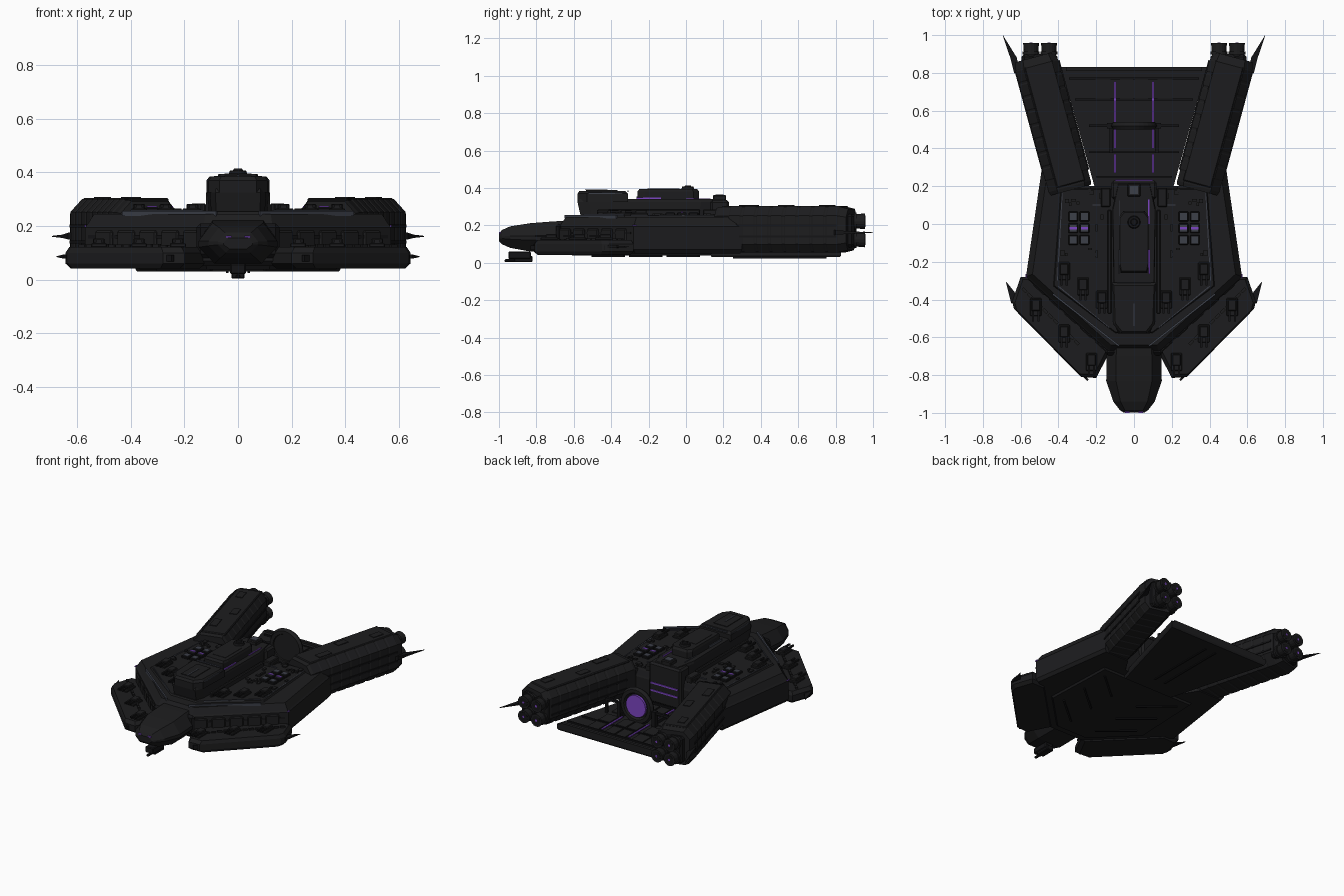
import bpy, bmesh, math, random
from mathutils import Vector, Matrix

if "Cube" in bpy.data.objects:
    bpy.data.objects.remove(bpy.data.objects["Cube"])
random.seed(4)

def material(name, rgb):
    m = bpy.data.materials.new(name)
    m.diffuse_color = (*rgb, 1)
    m.use_nodes = True
    m.node_tree.nodes["Principled BSDF"].inputs["Base Color"].default_value = m.diffuse_color
    return m
HULL = material("hull black", (0.012, 0.012, 0.013))
DARK = material("deep black", (0.007, 0.007, 0.008))
TRIM = material("blue grey trim", (0.045, 0.05, 0.066))
GLOW = material("purple glow", (0.2, 0.06, 0.54))

def finish(name, bm, mat, mirror=False, bevel=0):
    bmesh.ops.recalc_face_normals(bm, faces=bm.faces)
    me = bpy.data.meshes.new(name)
    bm.to_mesh(me); bm.free()
    ob = bpy.data.objects.new(name, me)
    bpy.context.collection.objects.link(ob)
    me.materials.append(mat)
    if bevel:
        b = ob.modifiers.new("bevel", 'BEVEL')
        b.width, b.segments = bevel, 1
    if mirror:
        ob.modifiers.new("mirror", 'MIRROR')
    return ob

def add_loft(bm, rings):
    vs = [[bm.verts.new(p) for p in r] for r in rings]
    n = len(vs[0])
    for a, b in zip(vs, vs[1:]):
        for i in range(n):
            bm.faces.new((a[i], a[(i+1) % n], b[(i+1) % n], b[i]))
    bm.faces.new(vs[0][::-1]); bm.faces.new(vs[-1])

def loft(name, rings, mat, **kw):
    bm = bmesh.new(); add_loft(bm, rings)
    return finish(name, bm, mat, **kw)

def plate(name, half, levels, mat, centre=None, **kw):
    """Outline stacked through (z, scale) levels; without a centre it is mirrored into one closed outline."""
    if centre is None:
        pts = half + [(-x, y) for x, y in reversed(half)]
        centre = (0, sum(p[1] for p in pts) / len(pts))
    else:
        pts = half
    cx, cy = centre
    return loft(name, [[(cx+(x-cx)*s, cy+(y-cy)*s, z) for x, y in pts] for z, s in levels], mat, **kw)

def boxes(name, items, mat, **kw):
    """items: (centre, size, z rotation)"""
    bm = bmesh.new()
    for c, s, *r in items:
        m = Matrix.Translation(c) @ Matrix.Rotation(r[0] if r else 0, 4, 'Z') @ Matrix.Diagonal((*s, 1))
        bmesh.ops.create_cube(bm, size=1, matrix=m)
    return finish(name, bm, mat, **kw)

def cylinders(name, items, mat, seg=16, **kw):
    """items: (centre, radius1, radius2, depth, axis)"""
    bm = bmesh.new()
    for c, r1, r2, d, axis in items:
        rot = Matrix.Rotation(-math.pi/2, 4, 'X') if axis == 'Y' else Matrix()
        bmesh.ops.create_cone(bm, cap_ends=True, segments=seg, radius1=r1, radius2=r2, depth=d,
                              matrix=Matrix.Translation(c) @ rot)
    return finish(name, bm, mat, **kw)

def beam(p, q, w, h):
    p, q = Vector(p), Vector(q)
    d = q - p
    return ((p+q)/2, (d.length, w, h), math.atan2(d.y, d.x))

# main hull and raised deck
plate("main_hull", [(.13, -.68), (.572, -.28), (.487, .3), (.3, .3), (.24, .2)],
      [(.05, .97), (.07, 1), (.195, 1), (.205, .985), (.245, .94)], HULL)
plate("upper_deck", [(.1, -.58), (.43, -.33), (.39, .19), (.2, .19)], [(.24, 1), (.254, .98)], HULL)
boxes("deck_edge_strips", [beam((.08, -.645, .247), (.43, -.37, .247), .01, .018),
      beam((.13, -.55, .256), (.4, -.33, .256), .005, .008), beam((.405, -.3, .252), (.38, .17, .252), .005, .008),
      beam((.14, .1, .256), (.22, .1, .256), .006, .008)], TRIM, mirror=True)
boxes("hull_side_bands", [beam((.562, -.27, .13), (.482, .28, .13), .01, .02),
      beam((.15, -.66, .16), (.555, -.29, .16), .015, .012)], DARK, mirror=True)
boxes("hull_front_panels", [((.17+.082*i, -.645+.075*i, .145), (.085, .02, .075), .738) for i in range(5)],
      HULL, mirror=True, bevel=.006)
boxes("side_lights", [((.571, -.275, .2), (.006, .02, .006))], GLOW, mirror=True)

# low forward flank arms
arm = [(.12, -.66), (.2, -.815), (.28, -.81), (.635, -.45), (.645, -.41), (.6, -.28), (.5, -.28)]
plate("flank_arm", arm, [(.042, .92), (.06, 1), (.1, 1), (.122, .94)], HULL, centre=(.4, -.52), mirror=True)
boxes("arm_side_slots", [((.27+.085*i, -.8+.086*i, .08), (.075, .012, .025), .79) for i in range(5)],
      DARK, mirror=True)
loft("arm_spike", [[(.6, -.4, .078), (.65, -.42, .078), (.65, -.42, .094), (.6, -.4, .094)],
     [(.677, -.305, .084), (.679, -.304, .084), (.679, -.304, .087), (.677, -.305, .087)]], DARK, mirror=True)

# gun turrets on arms and deck
turrets = [(.52, -.44, .12), (.37, -.58, .12), (.225, -.73, .12), (.37, -.25, .25), (.27, -.33, .25), (.17, -.4, .25)]
body, guns = [], []
for x, y, z in turrets:
    body += [((x, y, z+.008), (.06, .095, .016)), ((x, y+.01, z+.022), (.045, .06, .022))]
    guns += [((x+s*.014, y-.03, z+.024), (.011, .09, .011)) for s in (-1, 1)]
boxes("turret_bodies", body, HULL, mirror=True, bevel=.004)
boxes("turret_barrels", guns, DARK, mirror=True)

# nose
def nose_ring(y, w, lo, hi):
    prof = [(.6, 0), (1, .4), (1, .55), (.65, 1)]
    half = [(w*a, y, lo+(hi-lo)*b) for a, b in prof]
    return half + [(-x, y, z) for x, y, z in reversed(half)]
loft("nose", [nose_ring(-.6, .14, .06, .225), nose_ring(-.7, .145, .06, .222), nose_ring(-.83, .147, .06, .212),
     nose_ring(-.94, .11, .08, .195), nose_ring(-.985, .075, .1, .175), nose_ring(-.999, .055, .115, .155)], HULL)
boxes("nose_eyes", [((.036, -.994, .16), (.022, .012, .007))], GLOW, mirror=True)
boxes("chin_sensor", [((0, -.89, .04), (.06, .12, .04)), ((0, -.87, .02), (.05, .1, .034)),
      ((0, -.94, .012), (.018, .06, .016))], DARK, bevel=.005)
boxes("nose_collar", [((0, -.68, .145), (.31, .03, .13))], DARK, bevel=.03)

# central tower
plate("tower_base", [(.085, -.58), (.105, -.52), (.115, .08), (.085, .22)],
      [(.24, .95), (.325, 1), (.34, .97)], HULL)
plate("tower_front_block", [(.07, -.58), (.11, -.53), (.118, -.31)], [(.325, 1), (.37, 1), (.385, .9)], HULL)
plate("tower_middle_block", [(.07, -.26), (.078, -.22), (.078, .04), (.055, .07)],
      [(.33, 1), (.38, 1), (.394, .94)], HULL)
boxes("tower_roof_panels", [((0, -.45, .386), (.1, .17, .006)), ((0, -.12, .393), (.1, .17, .006))], HULL)
boxes("tower_trim", [((0, -.48, .39), (.007, .12, .004)), ((-.078, .06, .34), (.005, .13, .008)),
      ((-.08, -.2, .345), (.006, .13, .02)), ((0, -.31, .383), (.18, .006, .008)),
      ((.113, -.42, .372), (.005, .2, .006)), ((-.113, -.42, .372), (.005, .2, .006))], TRIM)
boxes("tower_lights", [((.079, .065, .341), (.008, .13, .008)), ((.08, -.2, .345), (.008, .13, .008))], GLOW)
cylinders("sensor_dome", [((0, .01, .4), .035, .03, .016, 'Z'), ((0, .01, .41), .02, .015, .008, 'Z')], DARK)
boxes("tower_aft_box", [((0, .18, .345), (.07, .07, .036))], HULL, bevel=.005)
boxes("tower_aft_hatch", [((0, .18, .364), (.042, .042, .004))], TRIM)
boxes("tower_rear_wall", [((0, .18, .2), (.24, .1, .27))], HULL, bevel=.012)
boxes("tower_side_walls", [((.13, -.2, .265), (.02, .55, .04)), ((.15, .14, .265), (.05, .1, .04))],
      HULL, mirror=True, bevel=.005)
boxes("rear_wall_lights", [((0, .232, z), (.2, .006, .011)) for z in (.15, .2)], GLOW)

# missile hatch grids
grid = [(x, y) for x in (.262, .322) for y in (.04, -.022, -.084)]
boxes("hatch_frames", [((x, y, .26), (.052, .052, .018)) for x, y in grid], DARK, mirror=True, bevel=.004)
boxes("hatch_lids", [((x, y, .269), (.036, .036, .005)) for x, y in grid], TRIM, mirror=True)
boxes("hatch_lights", [((x, -.022, .272), (.038, .012, .004)) for x in (.262, .322)], GLOW, mirror=True)

# engine pods, splayed outward
ANG = math.atan2(.262, .965)
def pod(t, w, z):
    return (.335+.262*t+.965*w, .2+.965*t-.262*w, z)
section = [(-.11, .12), (-.055, .058), (.085, .058), (.12, .1), (.12, .25), (.075, .298), (-.075, .298), (-.11, .25)]
def pod_ring(t, s):
    return [pod(t, w*s, .178+(z-.178)*s) for w, z in section]
loft("engine_pod", [pod_ring(-.02, .95), pod_ring(0, 1), pod_ring(.67, 1), pod_ring(.71, .92)], HULL, mirror=True)
bm = bmesh.new()
for i in range(8):
    t = .06+.077*i
    add_loft(bm, [pod_ring(t, 1), pod_ring(t+.006, 1.025), pod_ring(t+.062, 1.025), pod_ring(t+.068, 1)])
finish("pod_armour_ribs", bm, HULL, mirror=True)
boxes("pod_top_cover", [(pod(.34, -.005, .298), (.155, .66, .014), -ANG)], HULL, mirror=True, bevel=.005)
boxes("pod_top_plates", [(pod(t, w, .306), (.045, l, .006), -ANG) for t, w, l in
      [(.15, .03, .1), (.34, -.03, .08), (.58, .02, .08)]], HULL, mirror=True)
boxes("pod_side_rails", [(pod(.36, w, z), (.012, .6, .012), -ANG) for w in (-.112, .121) for z in (.14, .2)],
      DARK, mirror=True)
# engine nozzles
noz = [(x, z) for x in (.45, .545) for z in (.125, .222)]
boxes("engine_mounts", [((.5, .875, .172), (.19, .05, .18))], DARK, mirror=True, bevel=.015)
cylinders("nozzles", [((x, .92, z), .036, .042, .075, 'Y') for x, z in noz], HULL, mirror=True)
cylinders("nozzle_rims", [((x, .905, z), .046, .046, .015, 'Y') for x, z in noz], HULL, mirror=True)
cylinders("nozzle_throats", [((x, .957, z), .03, .03, .004, 'Y') for x, z in noz], DARK, mirror=True)
cylinders("nozzle_glow", [((x, .959, z), .008, .008, .003, 'Y') for x, z in noz], GLOW, mirror=True, seg=8)
loft("pod_spike", [[(.605, .78, .15), (.635, .8, .15), (.635, .8, .175), (.605, .78, .175)],
     [(.62, .88, .155), (.655, .88, .155), (.655, .88, .168), (.62, .88, .168)],
     [(.693, .998, .16), (.696, 1, .16), (.696, 1, .163), (.693, .998, .163)]], DARK, mirror=True)

# rear landing deck between the pods
plate("landing_deck", [(.19, .13), (.385, .83)], [(.03, .98), (.042, 1), (.072, 1)], HULL)
boxes("deck_crossbars", [((0, y, .076), (2*(.17+.27*(y-.13)), .01, .012)) for y in (.25, .38, .66, .77)], DARK)
boxes("deck_rim", [((0, .82, .077), (.72, .02, .014))], HULL)
boxes("deck_pads", [((.165, y, .074), (.08, .1, .008)) for y in (.32, .45, .59, .715)] +
      [((.04, y, .074), (.07, .1, .008)) for y in (.32, .59, .715)], HULL, mirror=True)
boxes("runway_lights", [((.1, y, .083), (.011, l, .007)) for y, l in ((.645, .22), (.32, .1), (.45, .1))],
      GLOW, mirror=True)

# portal ring standing on the deck
bpy.ops.mesh.primitive_torus_add(major_radius=.1, minor_radius=.022, major_segments=28, minor_segments=6,
                                 location=(0, .52, .18), rotation=(math.pi/2, 0, 0))
ring = bpy.context.object
ring.name = "portal_ring"
ring.data.materials.append(HULL)
cylinders("portal_back", [((0, .515, .18), .095, .095, .016, 'Y')], HULL, seg=28)
cylinders("portal_glow", [((0, .53, .18), .073, .073, .016, 'Y')], GLOW, seg=28)
boxes("portal_supports", [((.13, .52, .12), (.025, .03, .11)), ((.12, .45, .085), (.02, .15, .025)),
      ((.18, .52, .165), (.1, .015, .015)), ((.23, .52, .12), (.015, .015, .1))], DARK, mirror=True)

# underside keel plates and diagonal ribs
plate("belly_plate", [(.12, -.62), (.38, -.36), (.36, .14), (.2, .14)], [(.038, .97), (.055, 1)], HULL)
boxes("belly_ribs", [beam((.1, -.5+.2*i, .038), (.3, -.33+.2*i, .038), .012, .012) for i in range(3)] +
      [beam((.04, .25, .029), (.04, .75, .029), .01, .01)], DARK, mirror=True)

# small surface fittings scattered on deck and arms
bits = []
for i in range(36):
    x, y = random.uniform(.16, .38), random.uniform(-.2, .18)
    if not (.22 < x < .36 and -.13 < y < .09):
        bits.append(((x, y, .256), (random.uniform(.01, .03), random.uniform(.01, .04), random.uniform(.008, .02))))
for i in range(14):
    t = i/13
    bits.append(((.22+.36*t, -.71+.36*t, .123), (.03, .014, random.uniform(.008, .02)), .79))
boxes("surface_fittings", bits, HULL, mirror=True)
